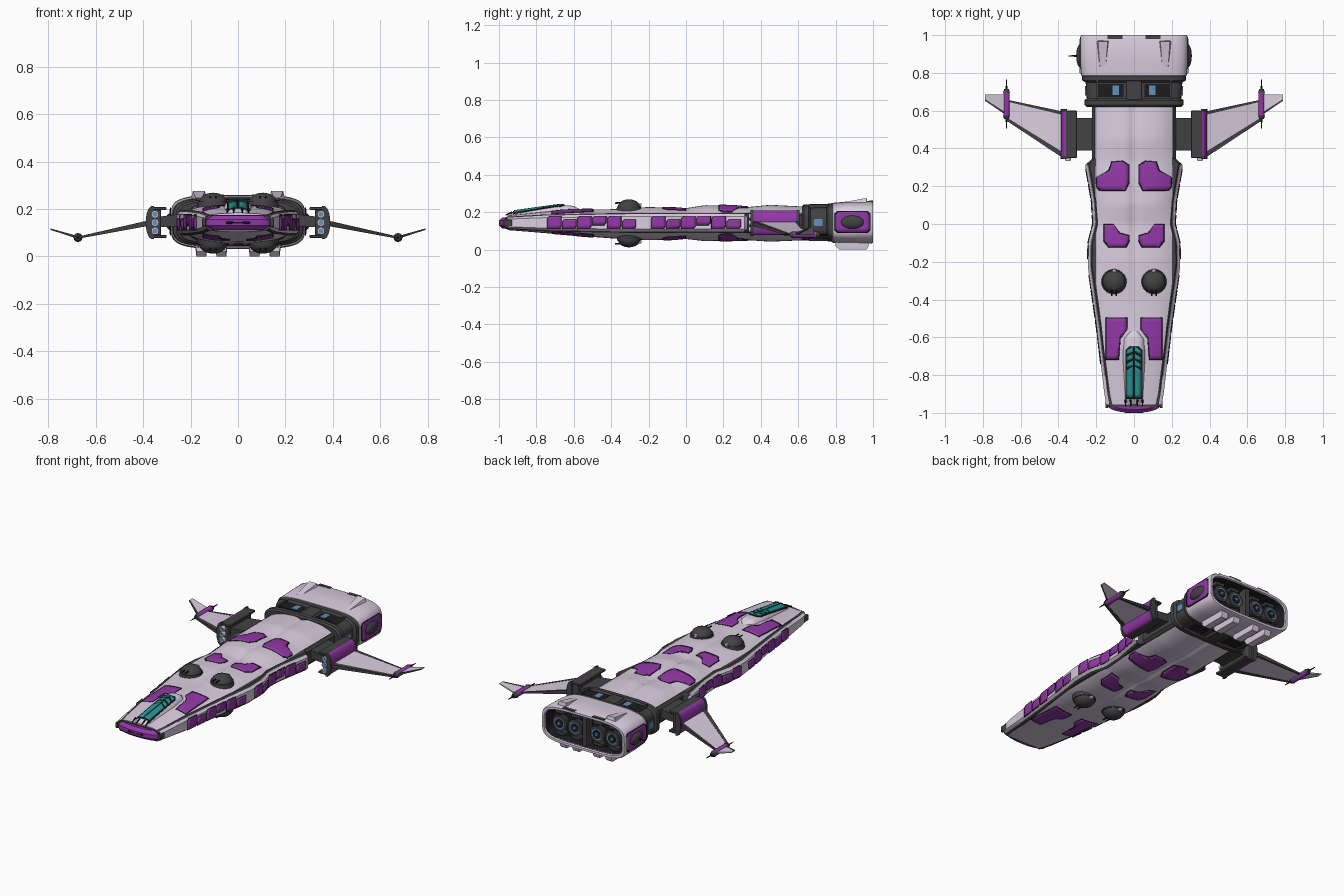
import bpy, bmesh, math
from mathutils import Vector, Matrix

if "Cube" in bpy.data.objects:
    bpy.data.objects.remove(bpy.data.objects["Cube"])

def mat(name, r, g, b):
    m = bpy.data.materials.new(name)
    m.diffuse_color = (r, g, b, 1)
    m.use_nodes = True
    m.node_tree.nodes["Principled BSDF"].inputs["Base Color"].default_value = m.diffuse_color
    return m
LIGHT = mat("lilac", .70, .61, .74); PURPLE = mat("purple", .29, .04, .39)
DARK = mat("charcoal", .055, .055, .058); BLACK = mat("black", .012, .012, .014)
TEAL = mat("teal", .02, .30, .29); BLUE = mat("blue", .12, .28, .50)

def finish(name, bm, m, mirror=True, bevel=0, thick=0):
    bmesh.ops.recalc_face_normals(bm, faces=bm.faces)
    me = bpy.data.meshes.new(name)
    bm.to_mesh(me); bm.free()
    me.materials.append(m)
    me.shade_smooth(); me.set_sharp_from_angle(angle=math.radians(35))
    ob = bpy.data.objects.new(name, me)
    bpy.context.collection.objects.link(ob)
    if thick:
        s = ob.modifiers.new("thickness", 'SOLIDIFY'); s.thickness = thick; s.offset = 0
    if bevel:
        b = ob.modifiers.new("bevel", 'BEVEL'); b.width = bevel; b.segments = 2
    if mirror:
        ob.modifiers.new("mirror", 'MIRROR').use_mirror_merge = False
    return ob

def loft(name, rings, m, mirror=True, caps=(1, 1), bevel=0):
    bm = bmesh.new()
    R = [[bm.verts.new(p) for p in r] for r in rings]
    n = len(R[0])
    for a, b in zip(R, R[1:]):
        for i in range(n):
            bm.faces.new((a[i], a[(i+1) % n], b[(i+1) % n], b[i]))
    if caps[0]: bm.faces.new(R[0])
    if caps[1]: bm.faces.new(R[-1])
    return finish(name, bm, m, mirror, bevel)

def box(name, x0, x1, y0, y1, z0, z1, m, mirror=True, bevel=0):
    q = lambda y: [(x0, y, z0), (x1, y, z0), (x1, y, z1), (x0, y, z1)]
    return loft(name, [q(y0), q(y1)], m, mirror, bevel=bevel)

def slab(name, outline, t, m):
    # outline of (x, y, z, thickness scale)
    return loft(name, [[(x, y, z + s*t*k/2) for x, y, z, k in outline] for s in (-1, 1)], m)

def rod(name, p, q, r0, r1, m, mirror=True, seg=20):
    p, q = Vector(p), Vector(q)
    rot = (q - p).to_track_quat('Z', 'Y').to_matrix()
    ring = lambda c, r: [c + rot @ Vector((r*math.cos(a), r*math.sin(a), 0))
                         for a in [2*math.pi*i/seg for i in range(seg)]]
    return loft(name, [ring(p, r0), ring(q, r1)], m, mirror)

def dome(name, c, radii, m):
    bm = bmesh.new()
    bmesh.ops.create_uvsphere(bm, u_segments=28, v_segments=14, radius=1,
                              matrix=Matrix.Translation(c) @ Matrix.Diagonal((*radii, 1)))
    return finish(name, bm, m)

def panel(name, outline, fn, m, off=.001, thick=.006, border=0):
    # flat outline diced into a grid, then laid on a curved surface by fn(u, v, offset)
    if border:
        cu = sum(p[0] for p in outline)/len(outline); cv = sum(p[1] for p in outline)/len(outline)
        big = [(u + math.copysign(border, u-cu), v + math.copysign(border, v-cv)) for u, v in outline]
        panel(name + "_border", big, fn, BLACK, off-.001, thick-.002)
    bm = bmesh.new()
    bm.faces.new([bm.verts.new((u, v, 0)) for u, v in outline])
    for ax in (0, 1):
        lo, hi = min(p[ax] for p in outline), max(p[ax] for p in outline)
        for i in range(1, int((hi-lo)/.02) + 1):
            co = [0, 0, 0]; no = [0, 0, 0]; co[ax] = lo + i*.02; no[ax] = 1
            bmesh.ops.bisect_plane(bm, geom=bm.verts[:]+bm.edges[:]+bm.faces[:], plane_co=co, plane_no=no)
    for v in bm.verts:
        v.co = fn(v.co.x, v.co.y, off)
    return finish(name, bm, m, thick=thick)

def lerp(tab, y):
    for (a, p), (b, q) in zip(tab, tab[1:]):
        if y <= b:
            return p + (q-p)*max(0, (y-a)/(b-a))
    return tab[-1][1]

# Hull shape functions: half width, top and bottom heights, side-wall half height
WID = [(-.96, .145), (-.9, .157), (-.55, .198), (-.22, .245), (-.1, .243), (0, .218), (.12, .225), (.335, .262)]
TOP = [(-.96, .182), (-.65, .214), (-.4, .216), (-.2, .228), (0, .222), (.1, .238), (.25, .236), (.33, .228), (.45, .24), (.64, .23)]
BOT = [(-.96, .105), (-.65, .08), (-.4, .06), (-.2, .05), (0, .056), (.1, .045), (.33, .05), (.45, .042), (.64, .05)]
SIDE = [(-.96, .03), (-.75, .042), (-.3, .05), (.64, .05)]
W = lambda y: lerp(WID, y)
T = lambda y: min(W(y) - .02, .21) if y < .335 else .21
def skin(x, y, up):
    u = min(1, abs(x)/T(y))
    edge = .143 + up*lerp(SIDE, y)
    crown = lerp(TOP if up > 0 else BOT, y)
    groove = .012*math.exp(-(x/.022)**2)*min(1, max(0, (y+.5)*2))
    return edge + (crown - edge)*(1 - u**3.2) - up*groove

# Upper and lower hull shells
def shell(name, up):
    rings = []
    for j in range(91):
        y = -.955 + 1.595*j/90
        row = [(T(y)*(i/20-1), y, skin(T(y)*(i/20-1), y, up)) for i in range(41)]
        rings.append(row + [(T(y), y, .143), (-T(y), y, .143)])
    loft(name, rings, LIGHT, False)
shell("upper_hull", 1)
shell("lower_hull", -1)

# Dark core showing as seams, and light side walls
def band(name, inset, tall, y0, y1, m):
    rings = []
    for j in range(61):
        y = y0 + (y1-y0)*j/60
        w, h = (W(y) if y < .335 else .232) - inset, lerp(SIDE, y)*tall
        rings.append([(0, y, .143-h), (w-.014, y, .143-h), (w, y, .143-h*.72),
                      (w, y, .143+h*.72), (w-.014, y, .143+h), (0, y, .143+h)])
    loft(name, rings, m)
band("core_hull", .009, 1.08, -.965, .64, DARK)
band("side_wall", 0, .93, -.955, .335, LIGHT)

# Purple patches on top and bottom
PATCH = [[(.03, .31), (.065, .33), (.115, .325), (.13, .28), (.195, .25), (.195, .2), (.18, .18), (.05, .18), (.03, .22)],
         [(.03, -.09), (.045, -.12), (.13, -.12), (.155, -.09), (.155, -.005), (.105, -.005), (.08, -.05), (.03, -.065)],
         [(.04, -.5), (.145, -.5), (.145, -.715), (.085, -.715), (.075, -.6), (.04, -.565)]]
for up, side in ((1, "upper"), (-1, "lower")):
    for o in PATCH:
        panel(side + "_patch", o, lambda x, y, d, s=up: (x, y, skin(x, y, s) + s*d), PURPLE, border=.005)

# Stepped purple plates along the side walls
on_side = lambda y, z, d: (W(y) + d, y, z)
for y0, y1 in ((-.74, -.26), (-.185, .3)):
    step = (y1-y0)/6
    for i in range(6):
        a, b = y0 + i*step, y0 + (i+1)*step - .009
        lo, hi = (.112, .176) if i % 2 == 0 else (.112, .158)
        if i in (3, 4): lo, hi = .112 + .02*(i == 3), .176
        panel("side_plate", [(a, lo), (b-.012, lo), (b, lo+.014), (b, hi), (a+.012, hi), (a, hi-.014)],
              on_side, PURPLE, border=.003)

# Nose cap with slit
arc = [(-.145, -.95)] + [(.135*math.sin(t), -.965 - .035*math.cos(t)) for t in
                         [-math.pi/2 + math.pi*i/12 for i in range(13)]] + [(.145, -.95)]
nose = [[(x*k, -.955 + (y+.955)*f, z) for x, y in arc] for z, k, f in
        ((.112, .8, .6), (.13, 1, 1), (.155, 1, 1), (.173, .8, .6))]
loft("nose_cap", nose, PURPLE, False)
box("nose_slit", -.05, .05, -1, -.98, .137, .148, BLACK, False, .003)
box("nose_corner", .136, .152, -.975, -.93, .125, .16, DARK, bevel=.003)

# Canopy fairing with teal glazing
FAIR = [(-.955, .185), (-.92, .205), (-.68, .238), (-.6, .234), (-.55, .205)]
FW = [(-.955, .05), (-.7, .06), (-.61, .056), (-.55, .02)]
fair_z = lambda x, y: lerp(FAIR, y) - .028*min(1, abs(x)/lerp(FW, y))**4
rings = []
for j in range(41):
    y = -.955 + .405*j/40
    w = lerp(FW, y)
    rings.append([(w*(i/8-1), y, fair_z(w*(i/8-1), y)) for i in range(17)] + [(w, y, .16), (-w, y, .16)])
loft("canopy_fairing", rings, LIGHT, False)
on_fair = lambda x, y, d: (x, y, fair_z(x, y) + d)
panel("canopy_frame", [(0, -.925), (.044, -.925), (.044, -.67), (.025, -.648), (0, -.648)], on_fair, BLACK, .001, .005)
panel("canopy_glass", [(.004, -.918), (.039, -.918), (.039, -.775), (.004, -.752)], on_fair, TEAL, .003)
for y in (-.765, -.73, -.695):
    panel("canopy_chevron", [(.004, y+.02), (.039, y), (.037, y+.025), (.004, y+.045)], on_fair, TEAL, .003)
for x in (.018, .045):
    rod("fairing_probe", (x, -.965, .185), (x, -.93, .2), .003, .005, BLACK, seg=8)

# Turrets above and below
for s, z in ((1, .219), (-1, .062)):
    rod("turret_base", (.105, -.305, z-s*.015), (.105, -.305, z+s*.012), .068, .064, DARK, seg=32)
    dome("turret_dome", (.105, -.305, z+s*.008), (.06, .06, .042), DARK)
    for dx in (-.012, .012):
        rod("turret_barrel", (.105+dx, -.38, z+s*.03), (.105+dx, -.28, z+s*.034), .004, .006, BLACK, seg=8)
    box("turret_sight", .095, .115, -.262, -.238, z+s*.02-.008, z+s*.02+.008, LIGHT, bevel=.003)

# Neck collar and engine housing, rounded sections
def ring(y, w, z0, z1, n=4.2):
    out = []
    for i in range(56):
        c, s = math.cos(2*math.pi*i/56), math.sin(2*math.pi*i/56)
        out.append((w*math.copysign(abs(c)**(2/n), c), y, (z0+z1)/2 + (z1-z0)/2*math.copysign(abs(s)**(2/n), s)))
    return out
loft("neck_collar", [ring(y, w, .145-h, .145+h) for y, w, h in
     ((.62, .25, .088), (.63, .262, .096), (.655, .262, .097), (.665, .25, .088), (.75, .256, .09),
      (.76, .274, .102), (.8, .278, .104))], DARK, False)
box("collar_window_recess", .055, .19, .672, .742, .15, .235, BLACK)
box("collar_window", .08, .115, .682, .734, .15, .2375, BLUE)
box("collar_rib", .19, .2, .655, .77, .06, .242, DARK)
box("collar_keel_rib", -.04, .04, .655, .77, .045, .243, DARK, False, .006)
box("collar_side_window", .2, .259, .68, .73, .125, .165, BLUE)
box("collar_lower_window", .07, .17, .68, .735, .054, .1, BLACK)
loft("engine_housing", [ring(y, w, z0, z1) for y, w, z0, z1 in
     ((.78, .27, .045, .242), (.785, .279, .036, .25), (.86, .285, .033, .257), (.99, .285, .032, .26),
      (1, .28, .036, .256), (1, .266, .05, .243), (.985, .262, .054, .239))], LIGHT, False, (1, 0))
loft("engine_bay", [ring(.992, .263, .053, .24), ring(.93, .25, .06, .23)], BLACK, False, (0, 1))

# Main thrusters
box("bay_divider", -.014, .014, .92, .985, .056, .236, DARK, False)
for x, z in ((.075, .145), (.18, .145)):
    rod("thruster_bell", (x, .92, z), (x, .972, z), .034, .049, DARK, seg=28)
    rod("thruster_ring", (x, .965, z), (x, .975, z), .036, .034, BLUE, seg=28)
    rod("thruster_throat", (x, .965, z), (x, .978, z), .027, .027, BLACK, seg=24)
    rod("thruster_core", (x, .965, z), (x, .985, z), .014, .008, BLUE, seg=16)
    for dz in (-.065, .065):
        box("bay_strut", x-.03, x+.03, .925, .965, z+dz-.01, z+dz+.01, DARK, bevel=.003)

# Side sensor domes, roof fins and belly skids
sq = [(.8, .11), (.815, .095), (.965, .095), (.98, .11), (.98, .185), (.965, .2), (.815, .2), (.8, .185)]
panel("engine_side_plate", sq, lambda y, z, d: (.284 + d, y, z), PURPLE, border=.006)
dome("side_sensor", (.284, .89, .147), (.022, .062, .036), DARK)
rod("sensor_spike", (-.3, .89, .147), (-.348, .89, .147), .006, .002, BLACK, False, 8)
loft("roof_fin", [[(.165-w, y, .235), (.165+w, y, .235), (.165+w*.7, y, z), (.165-w*.7, y, z)]
     for y, w, z in ((.83, .022, .251), (.965, .036, .276), (.972, .034, .25))], LIGHT)
for x in (.07, .155):
    loft("belly_skid", [[(x-w, y, .05), (x+w, y, .05), (x+w*.8, y, z), (x-w*.8, y, z)]
         for y, w, z in ((.8, .024, .02), (.82, .026, 0), (.965, .026, 0), (.975, .026, .015))], LIGHT)
box("rear_lip", .06, .14, .98, 1, .252, .262, DARK)

# Pylons and outboard pods
slab("pylon", [(.19, .39, .158, 1), (.34, .39, .145, .8), (.34, .56, .145, .8), (.19, .56, .158, 1)], .055, DARK)
box("pod_core", .325, .368, .36, .595, .085, .2, DARK, bevel=.006)
for z in (.078, .196):
    box("pod_rail", .302, .362, .35, .6, z, z+.013, DARK, bevel=.003)
def pod_ring(y, k):
    return [(.355, y, .143-.066*k)] + [(.362 + .026*k*math.cos(a), y, .143 + .066*k*math.sin(a))
            for a in [math.pi*(i/10-.5)*.9 for i in range(11)]] + [(.355, y, .143+.066*k)]
loft("pod_cowl", [pod_ring(y, 1) for y in (.355, .6)], PURPLE)
for y in (.345, .592):
    loft("pod_end_band", [pod_ring(y, 1.06), pod_ring(y+.016, 1.06)], DARK)
for z in (.178, .143, .108):
    rod("pod_port", (.35, .336, z), (.35, .37, z), .016, .016, LIGHT, seg=16)
    rod("pod_port_glow", (.35, .334, z), (.35, .37, z), .011, .011, BLUE, seg=16)

# Drooped wings with dark edges, tip rods and winglets
slab("wing", [(.38, .375, .14, 1), (.672, .56, .08, .4), (.672, .652, .08, .4), (.38, .582, .14, 1)], .02, LIGHT)
slab("wing_leading_edge", [(.38, .352, .14, 1), (.672, .545, .08, .4), (.672, .563, .08, .4), (.38, .382, .14, 1)], .023, DARK)
slab("wing_trailing_edge", [(.38, .578, .14, 1), (.672, .648, .08, .4), (.672, .658, .08, .4), (.38, .596, .14, 1)], .023, DARK)
slab("winglet", [(.675, .585, .08, 1), (.79, .66, .115, .5), (.79, .685, .115, .5), (.675, .685, .08, 1)], .01, LIGHT)
slab("winglet_edge", [(.675, .575, .08, 1), (.79, .653, .115, .5), (.79, .662, .115, .5), (.675, .588, .08, 1)], .012, DARK)
rod("tip_rod", (.675, .57, .08), (.675, .70, .08), .017, .017, PURPLE, seg=12)
for y, d in ((.575, -1), (.695, 1)):
    rod("tip_collar", (.675, y, .08), (.675, y+d*.02, .08), .019, .012, DARK, seg=12)
    rod("tip_spike", (.675, y, .08), (.675, y+d*.07, .08), .006, .002, BLACK, seg=8)
